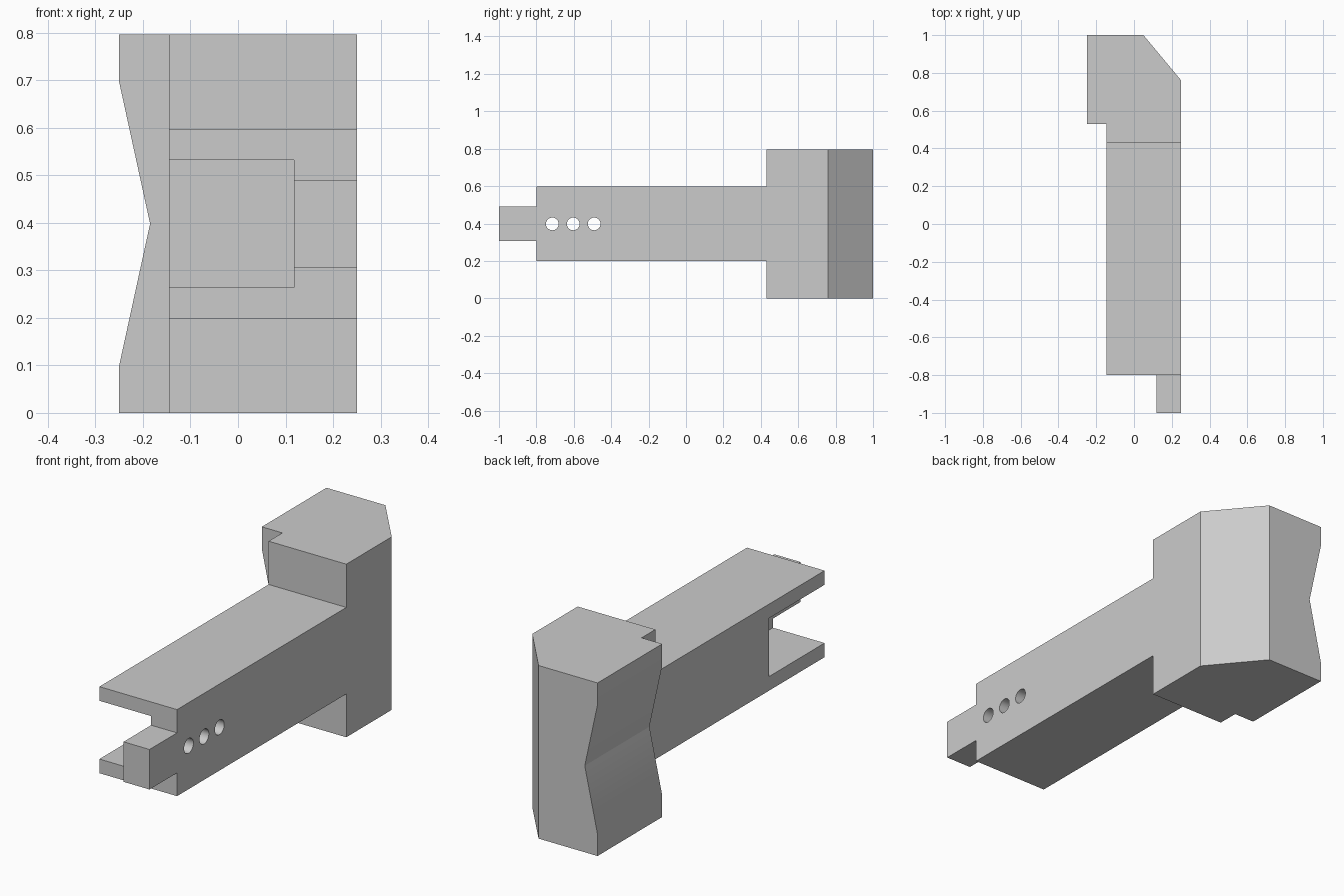
import bpy
import math
from mathutils import Matrix, Vector

default = bpy.data.objects.get("Cube")
if default:
    bpy.data.objects.remove(default, do_unlink=True)

grey = bpy.data.materials.new("plain grey")
grey.use_nodes = True
colour = (0.6, 0.6, 0.6, 1)
grey.diffuse_color = colour
grey.node_tree.nodes["Principled BSDF"].inputs["Base Color"].default_value = colour

TOP = 0.796
MID = TOP / 2
LEFT, RIGHT = 0.25, -0.145     # side faces of the arm
WALL = 0.118                   # inner face of the thin side wall


def prism(name, outline, axis, low, high):
    """Extrude a flat outline along axis; outline uses the other two axes in order."""
    def point(p, d):
        v = list(p)
        v.insert(axis, d)
        return Vector(v)
    n = len(outline)
    verts = [point(p, d) for d in (low, high) for p in outline]
    faces = [list(range(n)), list(range(n, 2 * n))]
    faces += [[i, (i + 1) % n, n + (i + 1) % n, n + i] for i in range(n)]
    mesh = bpy.data.meshes.new(name)
    mesh.from_pydata(verts, [], faces)
    import bmesh
    bm = bmesh.new()
    bm.from_mesh(mesh)
    bmesh.ops.recalc_face_normals(bm, faces=bm.faces)
    bm.to_mesh(mesh)
    bm.free()
    mesh.materials.append(grey)
    obj = bpy.data.objects.new(name, mesh)
    bpy.context.collection.objects.link(obj)
    return obj


def box(name, x, y, z):
    return prism(name, [(x[0], y[0]), (x[1], y[0]), (x[1], y[1]), (x[0], y[1])], 2, *z)


def combine(target, tool, operation="DIFFERENCE"):
    """Apply a boolean and discard the helper."""
    bpy.context.view_layer.objects.active = target
    mod = target.modifiers.new(operation.title(), "BOOLEAN")
    mod.operation = operation
    mod.solver = "EXACT"
    mod.object = tool
    bpy.ops.object.modifier_apply(modifier=mod.name)
    bpy.data.objects.remove(tool, do_unlink=True)


# Arm with front tongue and tall head, as a mirrored side profile
half = [(-1, 0.092), (-0.8, 0.092), (-0.8, 0.199), (0.43, 0.199), (0.43, MID), (1, MID)]
profile = [(y, MID - h) for y, h in half] + [(y, MID + h) for y, h in reversed(half)]
body = prism("bracket_body", profile, 0, RIGHT, LEFT)

# Rear ledge with a shallow V groove down its side
ledge = prism("grooved_ledge",
              [(RIGHT + 0.05, 0), (-0.25, 0), (-0.25, 0.1), (-0.185, MID),
               (-0.25, TOP - 0.1), (-0.25, TOP), (RIGHT + 0.05, TOP)], 1, 0.53, 1)
combine(body, ledge, "UNION")

# Thin down the tongue and open the slot in the arm
combine(body, box("tongue_cutter", (-0.4, WALL), (-1.2, -0.8), (-0.1, 0.9)))
combine(body, box("slot_cutter", (-0.4, WALL), (-0.9, -0.395),
                  (MID - 0.134, MID + 0.134)))

# Slanted rear corner
combine(body, prism("corner_cutter", [(0.05, 1), (0.25, 0.76), (0.5, 0.76), (0.5, 1.3),
                                      (0.05, 1.3)], 2, -0.1, 0.9))

# Row of three pin holes through the side wall
for y in (-0.715, -0.603, -0.491):
    ring = [(y + 0.034 * math.cos(a), MID + 0.034 * math.sin(a))
            for a in (i * math.tau / 32 for i in range(32))]
    combine(body, prism("hole_cutter", ring, 0, 0.05, 0.4))

# Smooth hole walls, crisp edges elsewhere
bpy.ops.object.select_all(action="DESELECT")
body.select_set(True)
bpy.context.view_layer.objects.active = body
bpy.ops.object.shade_smooth_by_angle(angle=math.radians(20))
body.data.materials.clear()
body.data.materials.append(grey)
for face in body.data.polygons:
    face.material_index = 0
